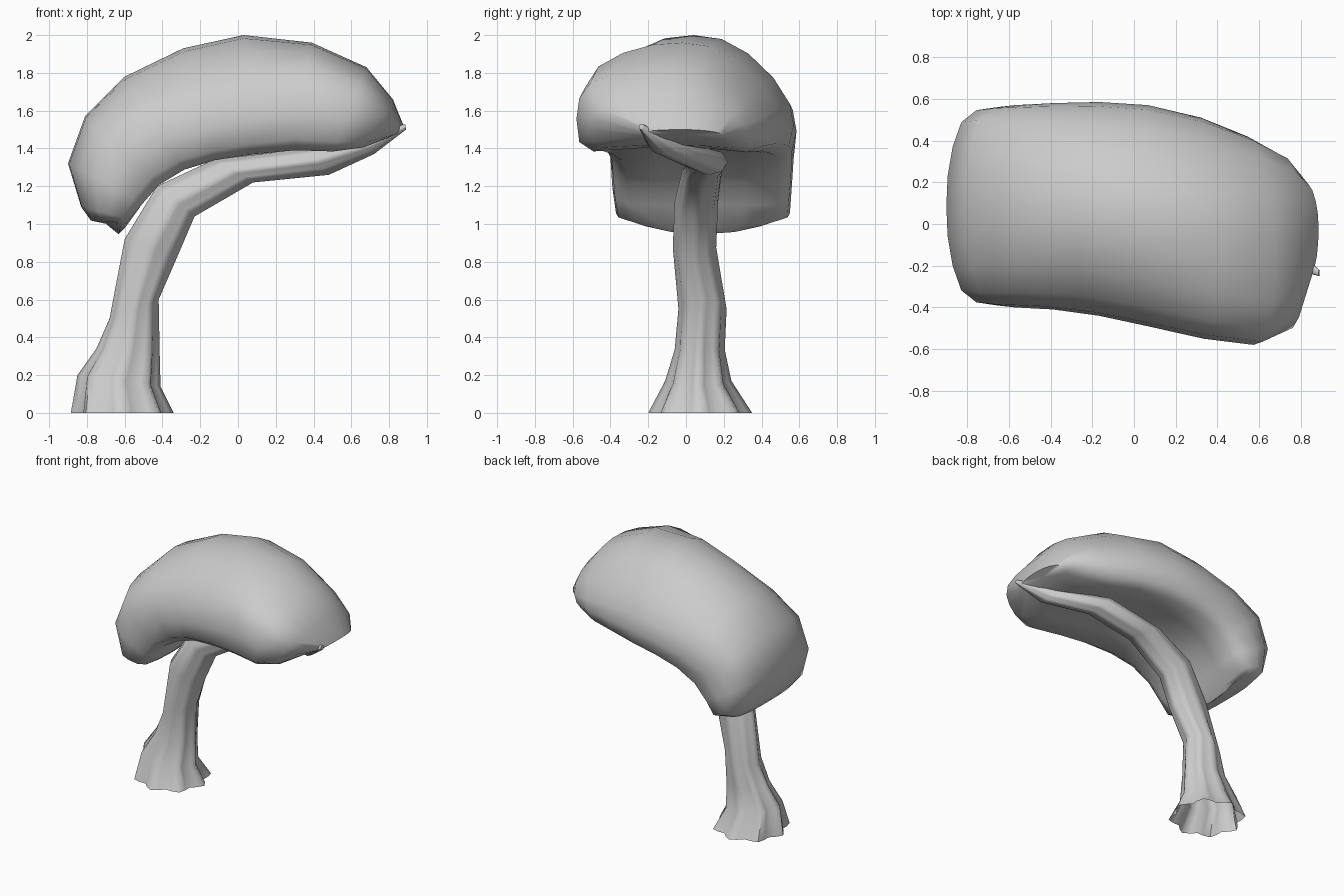
import bpy, bmesh, math
from mathutils import Vector

if "Cube" in bpy.data.objects:
    bpy.data.objects.remove(bpy.data.objects["Cube"])


def loft(name, stations, sections, caps, angle, lifts=None):
    """Each station: outer x,z, inner x,z, y min, y max. Section points: u (-1..1 across y), h (0 inner, 1 outer)."""
    bm = bmesh.new()
    rings = []
    for k, ((ox, oz, ix, iz, y0, y1), sec) in enumerate(zip(stations, sections)):
        lift = lifts[k] if lifts else 0
        ring = []
        for u, h in sec:
            y = (y0 + y1) / 2 + u * (y1 - y0) / 2
            z = iz + (oz - iz) * h + lift * u * u * (1 - h)
            ring.append(bm.verts.new((ix + (ox - ix) * h, y, z)))
        rings.append(ring)
    n = len(rings[0])
    for a, b in zip(rings, rings[1:]):
        for i in range(n):
            j = (i + 1) % n
            bm.faces.new((a[i], a[j], b[j], b[i]))
    for r in caps:
        ring = rings[r]
        pole = bm.verts.new(sum((v.co for v in ring), Vector()) / n)
        for i in range(n):
            bm.faces.new((ring[i], ring[(i + 1) % n], pole))
    bmesh.ops.recalc_face_normals(bm, faces=bm.faces)
    me = bpy.data.meshes.new(name)
    bm.to_mesh(me)
    bm.free()
    ob = bpy.data.objects.new(name, me)
    bpy.context.collection.objects.link(ob)
    bpy.ops.object.select_all(action='DESELECT')
    ob.select_set(True)
    bpy.context.view_layer.objects.active = ob
    bpy.ops.object.shade_smooth_by_angle(angle=math.radians(angle))
    return ob


# Canopy: section blends from domed to boxy on each side, swept along an arc
ROUND = [(0.28, 0.965), (0.54, 0.84), (0.79, 0.63), (0.96, 0.41),
         (1, 0.24), (0.95, 0.08), (0.8, 0.01), (0.45, 0.05)]
BOXY = [(0.3, 0.985), (0.6, 0.925), (0.85, 0.82), (0.97, 0.64),
        (1, 0.4), (0.97, 0.13), (0.82, 0.02), (0.45, 0.05)]


def dome(front, back):
    def side(w):
        return [(a + (c - a) * w, b + (d - b) * w)
                for (a, b), (c, d) in zip(ROUND, BOXY)]
    return ([(0, 1)] + side(back) + [(0, 0.08)]
            + [(-u, h) for u, h in reversed(side(front))])


canopy = [
    (-0.78, 1.02, -0.62, 0.94, -0.28, 0.46),
    (-0.83, 1.09, -0.58, 0.97, -0.37, 0.55),
    (-0.9, 1.32, -0.5, 1.08, -0.39, 0.56),
    (-0.81, 1.57, -0.41, 1.2, -0.40, 0.57),
    (-0.6, 1.78, -0.28, 1.28, -0.41, 0.58),
    (-0.29, 1.93, -0.12, 1.33, -0.44, 0.585),
    (0.03, 2.0, 0.08, 1.36, -0.49, 0.57),
    (0.39, 1.96, 0.3, 1.38, -0.55, 0.51),
    (0.68, 1.83, 0.5, 1.375, -0.58, 0.42),
    (0.82, 1.66, 0.66, 1.4, -0.51, 0.33),
    (0.885, 1.5, 0.78, 1.45, -0.24, 0.2),
]
front = [1, 1, 1, 1, 0.6, 0.3, 0.4, 0.8, 1, 1, 1]
back = [1, 1, 1, 1, 0.5, 0.2, 0.1, 0, 0, 0.3, 0.5]
lifts = [0.07, 0.06, 0.03, 0, 0, 0, 0, 0, 0, 0, 0]
loft("canopy", canopy, [dome(f, b) for f, b in zip(front, back)], (0, -1), 70, lifts)


# Trunk: fluted open tube flaring into roots, bending into a tapering branch
def fluted(a, lobes=8, n=32):
    pts = []
    for i in range(n):
        t = 2 * math.pi * i / n
        r = (1 + a * math.cos(lobes * t)) / (1 + a)
        pts.append((r * math.sin(t), 0.5 + 0.5 * r * math.cos(t)))
    return pts


trunk = [
    (-0.885, 0.0, -0.34, 0.0, -0.2, 0.35),
    (-0.85, 0.2, -0.41, 0.14, -0.11, 0.24),
    (-0.75, 0.34, -0.415, 0.33, -0.06, 0.205),
    (-0.68, 0.5, -0.42, 0.6, -0.04, 0.215),
    (-0.6, 0.92, -0.32, 0.83, -0.07, 0.16),
    (-0.43, 1.2, -0.23, 1.04, -0.06, 0.17),
    (-0.13, 1.34, 0.08, 1.22, -0.02, 0.19),
    (0.36, 1.40, 0.48, 1.26, 0.02, 0.22),
    (0.68, 1.46, 0.72, 1.37, -0.2, -0.03),
    (0.885, 1.53, 0.89, 1.5, -0.25, -0.22),
]
flutes = [0.1, 0.09, 0.07, 0.05, 0.04, 0.04, 0.04, 0.04, 0.03, 0]
loft("trunk", trunk, [fluted(a) for a in flutes], (-1,), 60)
